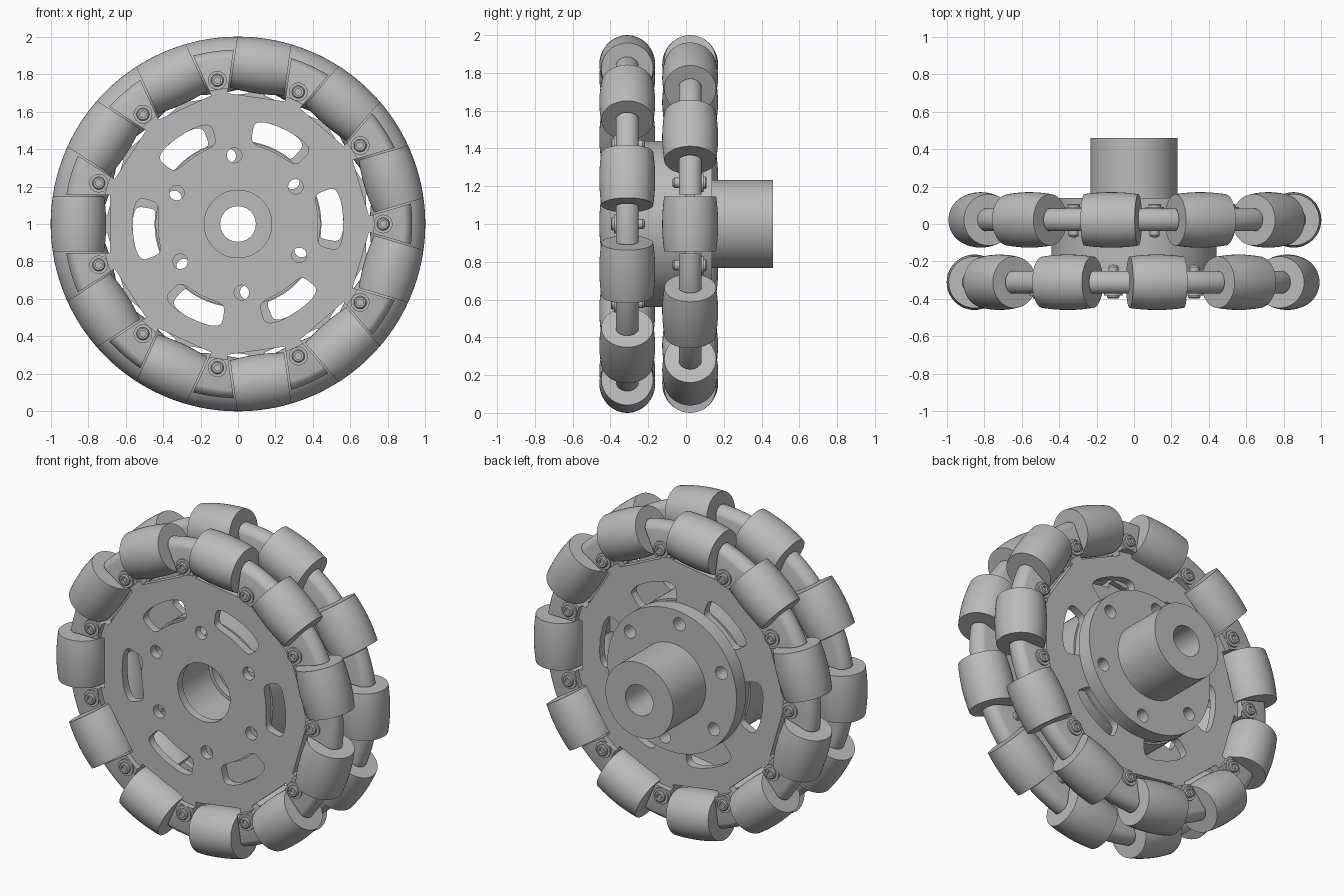
import bpy, bmesh, math
from mathutils import Matrix, Vector

cube = bpy.data.objects.get("Cube")
if cube:
    bpy.data.objects.remove(cube)

COUNT = 11
STEP = math.tau / COUNT
ROLLER_AXIS, ROLLER_HALF = 0.852, 0.146
RIM_HALF, PLATE_HALF = 0.06, 0.025
FRONT_Y, REAR_Y = -0.311, 0.022
FRONT_TURN, REAR_TURN = math.radians(33), math.radians(38)

metal = bpy.data.materials.new("plain_grey")
metal.use_nodes = True
GREY = (0.5, 0.5, 0.5, 1)
metal.diffuse_color = GREY
metal.node_tree.nodes["Principled BSDF"].inputs["Base Color"].default_value = GREY


def shade(mesh):
    if not mesh.materials:
        mesh.materials.append(metal)
    for p in mesh.polygons:
        p.use_smooth = True
    mesh.set_sharp_from_angle(angle=math.radians(30))


def finish(bm, name):
    """Turn a bmesh into a smooth mesh with sharp edges kept."""
    bmesh.ops.remove_doubles(bm, verts=bm.verts, dist=1e-5)
    bmesh.ops.recalc_face_normals(bm, faces=bm.faces)
    mesh = bpy.data.meshes.new(name)
    bm.to_mesh(mesh)
    bm.free()
    shade(mesh)
    return mesh


def place(mesh, name, matrix=Matrix()):
    ob = bpy.data.objects.new(name, mesh)
    bpy.context.collection.objects.link(ob)
    ob.matrix_world = Matrix.Translation((0, 0, 1)) @ matrix
    return ob


def lathe(name, profile, closed=False, segments=64, matrix=Matrix()):
    """Spin (radius, y) points about the y axis."""
    bm = bmesh.new()
    verts = [bm.verts.new((r, y, 0)) for r, y in profile]
    edges = [bm.edges.new(pair) for pair in zip(verts, verts[1:])]
    if closed:
        edges.append(bm.edges.new((verts[-1], verts[0])))
    bmesh.ops.spin(bm, geom=verts + edges, cent=(0, 0, 0), axis=(0, 1, 0),
                   angle=math.tau, steps=segments, use_duplicate=False)
    bm.transform(matrix)
    return finish(bm, name)


def prism(bm, points, half=0.5):
    """Add a prism of (x, z) points running along y."""
    ends = [[bm.verts.new((x, y, z)) for x, z in points] for y in (-half, half)]
    bm.faces.new(ends[0])
    bm.faces.new(ends[1][::-1])
    n = len(points)
    for i in range(n):
        j = (i + 1) % n
        bm.faces.new((ends[0][i], ends[1][i], ends[1][j], ends[0][j]))


def polar(r, a):
    return (r * math.cos(a), r * math.sin(a))


def turn(a):
    return Matrix.Rotation(-a, 4, 'Y')


def bolt_hole_cuts(bm, start):
    for k in range(6):
        cx, cz = polar(0.367, start + math.tau * k / 6)
        ring = [polar(0.04, math.tau * i / 24) for i in range(24)]
        prism(bm, [(cx + x, cz + z) for x, z in ring])


def slot_cuts(bm, start):
    # rounded arc slots midway between the bolt holes
    def soft(v):
        return math.copysign(abs(v) ** 0.45, v)
    for k in range(6):
        mid = start + math.tau * (k + 0.5) / 6
        pts = []
        for i in range(48):
            t = math.tau * i / 48
            pts.append(polar(0.496 + 0.067 * soft(math.sin(t)),
                             mid + math.radians(18) * soft(math.cos(t))))
        prism(bm, pts)


def pocket_cuts(bm, phase):
    # open notches around each roller
    h = ROLLER_HALF + 0.009
    for k in range(COUNT):
        m = turn(phase + STEP * k)
        corners = [m @ Vector((x, 0, z)) for x, z in
                   ((0.683, -h), (1.1, -h), (1.1, h), (0.683, h))]
        prism(bm, [(c.x, c.z) for c in corners])


def cut(ob, cuts):
    """Apply boolean cuts one group at a time."""
    for build, angle in cuts:
        bm = bmesh.new()
        build(bm, angle)
        cutter = place(finish(bm, "cutter"), "cutter")
        cutter.matrix_world = ob.matrix_world
        cutter.hide_render = True
        mod = ob.modifiers.new("cut", 'BOOLEAN')
        mod.operation, mod.solver, mod.object = 'DIFFERENCE', 'EXACT', cutter
        bpy.context.view_layer.update()
        dg = bpy.context.evaluated_depsgraph_get()
        mesh = bpy.data.meshes.new_from_object(ob.evaluated_get(dg))
        ob.modifiers.clear()
        ob.data = mesh
        bpy.data.objects.remove(cutter)
    shade(ob.data)


# shared roller: barrel whose outside follows the wheel's rim circle
barrel = [(0, -ROLLER_HALF)]
for i in range(13):
    t = ROLLER_HALF * (i / 6 - 1)
    barrel.append((math.sqrt(1 - t * t) - ROLLER_AXIS, t))
barrel.append((0, ROLLER_HALF))
to_rim = Matrix.Translation((ROLLER_AXIS, 0, 0)) @ Matrix.Rotation(math.pi / 2, 4, 'X')
roller_mesh = lathe("roller", barrel, segments=48, matrix=to_rim)

# shared bolt: socketed head on a washer outside, rounded tail inside
bolt_profile = [(0, -0.07), (0.017, -0.07), (0.017, -0.086), (0.028, -0.086),
                (0.034, -0.08), (0.034, -0.07), (0.05, -0.07), (0.05, -0.04),
                (0.027, -0.04), (0.027, 0.082), (0.02, 0.092), (0, 0.094)]
bolt_mesh = lathe("bolt", bolt_profile, segments=24,
                  matrix=Matrix.Translation((0.775, 0, 0)))

# thin plate with a thick rounded rim
ROUND = 0.042
rim = []
for i in range(17):
    a = math.radians(-90 + 180 * i / 16)
    flat = RIM_HALF - ROUND
    rim.append((0.93 - ROUND + ROUND * math.cos(a), flat * (i / 8 - 1) + ROUND * math.sin(a)))
disc_profile = ([(0.18, -PLATE_HALF), (0.725, -PLATE_HALF), (0.725, -RIM_HALF)] + rim
                + [(0.725, RIM_HALF), (0.725, PLATE_HALF), (0.18, PLATE_HALF)])

flip = Matrix.Rotation(math.pi, 4, 'X')
for row, y, phase, start, facing in (("front", FRONT_Y, STEP / 2, FRONT_TURN, Matrix()),
                                     ("rear", REAR_Y, 0, REAR_TURN, flip)):
    shift = Matrix.Translation((0, y, 0))
    disc = place(lathe(row + "_disc", disc_profile, True, 132), row + "_disc", shift)
    cut(disc, [(pocket_cuts, phase), (slot_cuts, start), (bolt_hole_cuts, start)])
    for k in range(COUNT):
        a = phase + STEP * k
        place(roller_mesh, f"{row}_roller_{k + 1}", shift @ turn(a))
        place(bolt_mesh, f"{row}_bolt_{k + 1}", shift @ turn(a + STEP / 2) @ facing)

# spacer drum between the discs
y0, y1 = FRONT_Y + PLATE_HALF, REAR_Y - PLATE_HALF
spacer = place(lathe("spacer", [(0.2, y0), (0.44, y0), (0.44, y1), (0.2, y1)], True, 96), "spacer")
cut(spacer, [(bolt_hole_cuts, REAR_TURN)])

# rear flange and shaft hub
y2 = REAR_Y + PLATE_HALF
hub = place(lathe("flanged_hub", [(0.095, y2), (0.445, y2), (0.445, 0.138), (0.233, 0.138),
                                  (0.233, 0.46), (0.095, 0.46)], True, 96), "flanged_hub")
cut(hub, [(bolt_hole_cuts, REAR_TURN)])
